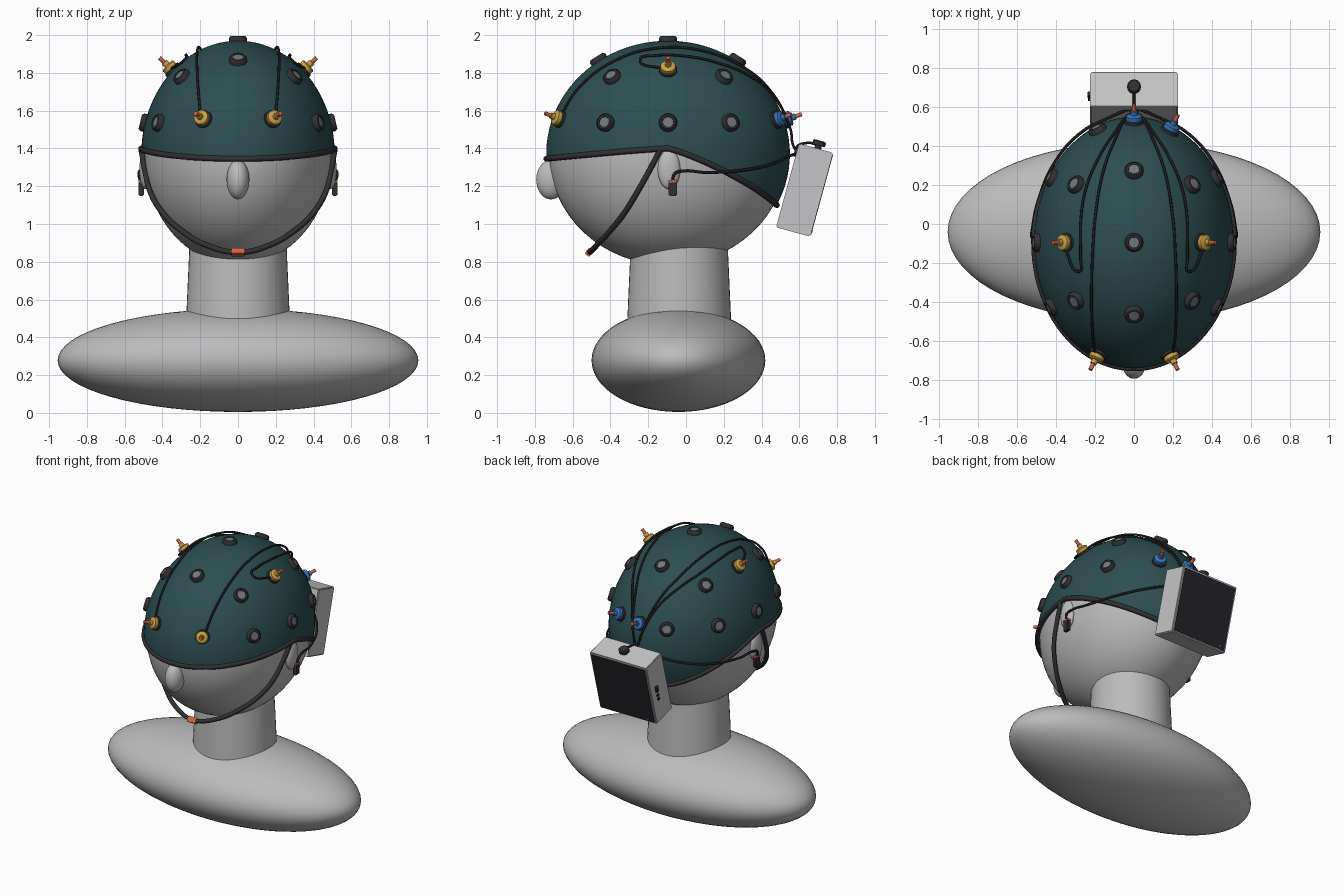
import bpy, bmesh, math
from mathutils import Vector, Matrix

if "Cube" in bpy.data.objects:
    bpy.data.objects.remove(bpy.data.objects["Cube"])

def mat(name, r, g, b):
    m = bpy.data.materials.new(name)
    m.diffuse_color = (r, g, b, 1)
    m.use_nodes = True
    m.node_tree.nodes["Principled BSDF"].inputs["Base Color"].default_value = m.diffuse_color
    return m

SKIN = mat("mannequin grey", .50, .50, .51)
TEAL = mat("teal fabric", .026, .075, .082)
TRIM = mat("trim black", .030, .030, .034)
WIRE = mat("wire black", .012, .012, .014)
PAD = mat("electrode grey", .17, .19, .20)
GOLD = mat("gold", .60, .36, .06)
BLUE = mat("blue", .04, .17, .52)
ORANGE = mat("orange red", .62, .13, .06)
CASE = mat("case grey", .56, .56, .57)
PANEL = mat("panel dark", .018, .017, .022)

# Shared ellipsoid of head and cap
C = Vector((0, -.095, 1.37))
HEAD = Vector((.496, .63, .588))
CAP = Vector((.512, .645, .60))

def finish(bm, name, mats, smooth=True, matrix=None):
    bmesh.ops.recalc_face_normals(bm, faces=bm.faces)
    me = bpy.data.meshes.new(name)
    bm.to_mesh(me)
    bm.free()
    for m in mats:
        me.materials.append(m)
    ob = bpy.data.objects.new(name, me)
    bpy.context.collection.objects.link(ob)
    if matrix:
        ob.matrix_world = matrix
    if smooth:
        bpy.ops.object.select_all(action='DESELECT')
        ob.select_set(True)
        bpy.context.view_layer.objects.active = ob
        bpy.ops.object.shade_smooth_by_angle(angle=math.radians(40))
    return ob

def ellipsoid(name, loc, half, m, seg=48):
    bm = bmesh.new()
    bmesh.ops.create_uvsphere(bm, u_segments=seg, v_segments=seg // 2, radius=1)
    bmesh.ops.scale(bm, vec=half, verts=bm.verts)
    bmesh.ops.translate(bm, vec=loc, verts=bm.verts)
    return finish(bm, name, [m])

def lathe(name, profile, mats, matrix=None, seg=24):
    """profile: (radius, height, material index of the band above)"""
    bm = bmesh.new()
    rings = []
    for r, z, _ in profile:
        rings.append([bm.verts.new((r * math.cos(2 * math.pi * i / seg),
                                    r * math.sin(2 * math.pi * i / seg), z)) for i in range(seg)])
    for k in range(len(rings) - 1):
        for i in range(seg):
            j = (i + 1) % seg
            f = bm.faces.new((rings[k][i], rings[k][j], rings[k + 1][j], rings[k + 1][i]))
            f.material_index = profile[k][2]
    bm.faces.new(rings[0]).material_index = profile[0][2]
    bm.faces.new(rings[-1]).material_index = profile[-1][2]
    return finish(bm, name, mats, True, matrix)

def box(name, size, m, matrix, bevel=0):
    bm = bmesh.new()
    bmesh.ops.create_cube(bm, size=1)
    bmesh.ops.scale(bm, vec=size, verts=bm.verts)
    if bevel:
        bmesh.ops.bevel(bm, geom=bm.edges[:], offset=bevel, segments=2, affect='EDGES')
    return finish(bm, name, [m], False, matrix)

def tube(name, pts, radius, m, cyclic=False, poly=False):
    cu = bpy.data.curves.new(name, 'CURVE')
    cu.dimensions = '3D'
    cu.bevel_depth = radius
    cu.bevel_resolution = 2
    cu.use_fill_caps = True
    cu.resolution_u = 8
    if poly:
        sp = cu.splines.new('POLY')
        sp.points.add(len(pts) - 1)
        for p, co in zip(sp.points, pts):
            p.co = (*co, 1)
    else:
        sp = cu.splines.new('BEZIER')
        sp.bezier_points.add(len(pts) - 1)
        for p, co in zip(sp.bezier_points, pts):
            p.co = co
            p.handle_left_type = p.handle_right_type = 'AUTO'
    sp.use_cyclic_u = cyclic
    cu.materials.append(m)
    ob = bpy.data.objects.new(name, cu)
    bpy.context.collection.objects.link(ob)
    return ob

def top_point(x, y, grow=0.0):
    """Point on the cap above (x, y)"""
    u, v = x / CAP.x, (y - C.y) / CAP.y
    p = Vector((x, y, C.z + CAP.z * math.sqrt(max(0, 1 - u * u - v * v))))
    return p + normal(p) * grow

def ring_point(az, z, grow=0.0):
    """Point on the cap at an angle from the back and a height"""
    a, s = math.radians(az), math.sqrt(1 - ((z - C.z) / CAP.z) ** 2)
    p = Vector((CAP.x * s * math.sin(a), C.y + CAP.y * s * math.cos(a), z))
    return p + normal(p) * grow

def normal(p):
    d = p - C
    return Vector((d.x / CAP.x ** 2, d.y / CAP.y ** 2, d.z / CAP.z ** 2)).normalized()

def on_surface(p):
    return Matrix.Translation(p) @ normal(p).to_track_quat('Z', 'Y').to_matrix().to_4x4()

# Mannequin bust
ellipsoid("shoulders", (0, -.04, .278), (.955, .46, .273), SKIN, 64)
lathe("neck", [(.278, .42, 0), (.252, 1.0, 0)], [SKIN], Matrix.Translation((0, -.036, 0)), 48)
ellipsoid("head", C, HEAD, SKIN, 64)
ellipsoid("nose", (0, -.715, 1.235), (.06, .078, .105), SKIN, 32)
for s in (-1, 1):
    ellipsoid("ear", (s * .49, -.09, 1.29), (.032, .06, .105), SKIN, 32)

# Cap shell with a rim that dips at front and back
N, ROWS = 96, 24
bm = bmesh.new()
rows = [[] for _ in range(ROWS)]
rim = []
for i in range(N):
    a = 2 * math.pi * i / N
    c = math.cos(a)
    zr = 1.40 - (.30 if c > 0 else .055) * abs(c) ** 1.2
    lat0 = math.asin((zr - C.z) / CAP.z)
    for k in range(ROWS):
        t = lat0 + (math.pi / 2 - lat0) * k / ROWS
        rows[k].append(bm.verts.new((CAP.x * math.cos(t) * math.sin(a),
                                     C.y + CAP.y * math.cos(t) * c, C.z + CAP.z * math.sin(t))))
    rim.append(rows[0][-1].co.copy())
apex = bm.verts.new(C + Vector((0, 0, CAP.z)))
for i in range(N):
    j = (i + 1) % N
    for k in range(ROWS - 1):
        bm.faces.new((rows[k][i], rows[k][j], rows[k + 1][j], rows[k + 1][i]))
    bm.faces.new((rows[-1][i], rows[-1][j], apex))
finish(bm, "cap", [TEAL])
tube("cap_rim", rim, .016, TRIM, True, True)

# Electrodes: plain holders, and holders with a gold or blue plug
PLAIN = [(.048, -.012, 0), (.048, .014, 0), (.038, .026, 0), (.028, .026, 0), (.027, .022, 1)]
PLUG = [(.048, -.012, 0), (.048, .010, 0), (.040, .014, 1), (.040, .034, 1), (.032, .040, 1),
        (.017, .041, 1), (.017, .062, 1), (.011, .063, 2), (.011, .098, 2)]

plain = [top_point(0, y) for y in (-.46, -.095, .27)]
gold, blue = [], [ring_point(0, 1.55), ring_point(22, 1.55)]
plain.append(ring_point(-22, 1.54))
for s in (-1, 1):
    plain += [top_point(s * .295, y) for y in (-.39, .20)]
    plain += [ring_point(s * az, 1.535) for az in (58, 90, 122)]
    gold += [ring_point(s * 158, 1.555), top_point(s * .345, -.095)]
for p in plain:
    lathe("electrode", PLAIN, [TRIM, PAD], on_surface(p))
for p in gold:
    lathe("gold_electrode", PLUG, [TRIM, GOLD, ORANGE], on_surface(p))
for p in blue:
    lathe("blue_electrode", PLUG, [TRIM, BLUE, ORANGE], on_surface(p))

# Wires, chin strap and ear clips on both sides
PORT = Vector((0, .60, 1.375))
for s in (-1, 1):
    tail = [ring_point(s * 4, 1.50, .02), Vector((s * .012, .57, 1.41)), PORT]
    front = [(.19, -.66), (.205, -.55), (.21, -.35), (.205, -.15), (.19, .05), (.15, .27), (.09, .43)]
    tube("front_wire", [top_point(s * x, y, .016) for x, y in front] + tail, .007, WIRE)
    side = [(.35, -.11), (.27, -.24), (.265, -.17), (.265, 0), (.24, .17), (.17, .34), (.10, .45)]
    tube("side_wire", [top_point(s * x, y, .016) for x, y in side] + tail, .007, WIRE)
    ear = [Vector((s * .515, -.07, 1.22)), Vector((s * .525, -.06, 1.265)), Vector((s * .52, -.02, 1.28))]
    ear += [ring_point(s * az, z, .015) for az, z in ((72, 1.275), (50, 1.29), (30, 1.325), (14, 1.36))]
    tube("ear_wire", ear + [PORT], .008, WIRE)
    box("ear_clip", (.028, .045, .075), TRIM, Matrix.Translation((s * .512, -.07, 1.185)), .005)
    box("ear_clip_tab", (.03, .047, .012), ORANGE, Matrix.Translation((s * .512, -.07, 1.226)))
half = [(.512, -.135, 1.395), (.495, -.19, 1.29), (.463, -.26, 1.165), (.40, -.325, 1.06), (.30, -.40, .965), (.16, -.475, .885)]
tube("chin_strap", half + [(0, -.51, .85)] + [(-x, y, z) for x, y, z in reversed(half)], .015, TRIM)
box("chin_buckle", (.07, .03, .04), ORANGE,
    Matrix.Translation((0, -.513, .85)) @ Matrix.Rotation(math.radians(-35), 4, 'X'), .004)

# Tilted battery case at the back of the head
T = Matrix.Translation((0, .627, 1.18)) @ Matrix.Rotation(math.radians(-15.3), 4, 'X')
def at(x, y, z):
    return T @ Matrix.Translation((x, y, z))
box("case", (.452, .186, .46), CASE, T, .006)
box("case_panel", (.425, .008, .435), PANEL, at(0, .093, 0))
box("case_light", (.022, .008, .010), BLUE, at(-.165, .096, -.20))
lathe("case_knob", [(.018, 0, 0), (.018, .018, 0), (.035, .019, 0), (.035, .040, 0), (.028, .046, 0)],
      [TRIM], at(0, .01, .228))
tube("knob_lead", [T @ Vector((0, 0, .25)), T @ Vector((0, -.05, .245)), T @ Vector((0, -.1, .20)), PORT], .007, WIRE)
lathe("wire_port", [(.022, -.02, 0), (.022, .02, 0)], [TRIM],
      Matrix.Translation((0, .593, 1.375)) @ Matrix.Rotation(math.radians(75), 4, 'X'))
# Switch and sockets on the case side
box("case_switch", (.018, .025, .045), TRIM, at(-.23, .03, .02), .003)
for z in (-.03, -.06):
    box("case_socket", (.012, .018, .014), PANEL, at(-.229, .03, z))
